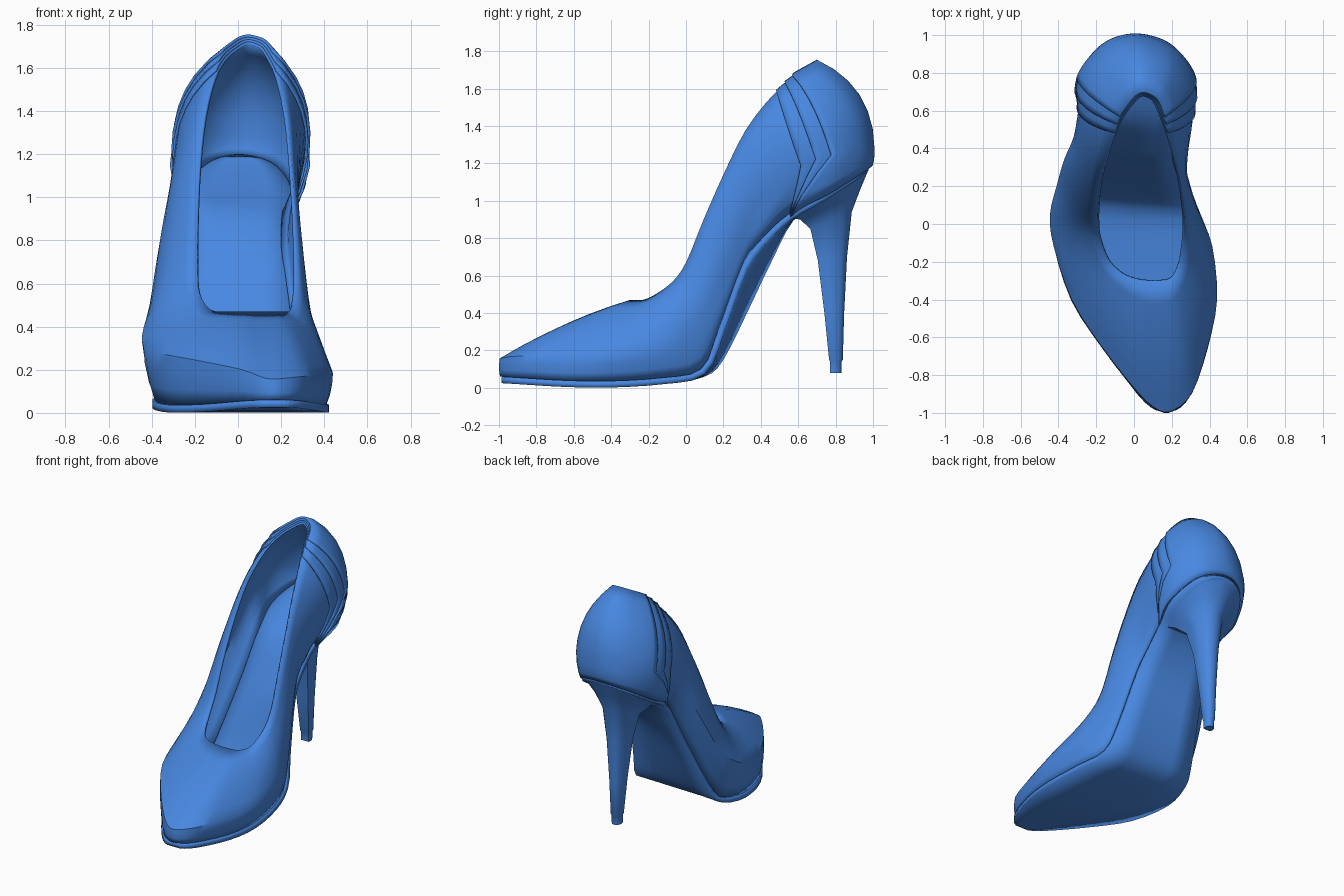
import bpy
from mathutils import Vector
from math import floor

if "Cube" in bpy.data.objects:
    bpy.data.objects.remove(bpy.data.objects["Cube"])

blue = bpy.data.materials.new("blue_leather")
blue.use_nodes = True
colour = (0.065, 0.245, 0.75, 1)
blue.diffuse_color = colour
blue.node_tree.nodes["Principled BSDF"].inputs["Base Color"].default_value = colour

# Guide lines from toe to heel: y, z outer, z inner, x outer, x inner
SOLE = [
    (-.985, .06, .06, .13, .21), (-.9, .055, .055, .03, .29), (-.65, .04, .04, -.15, .38),
    (-.4, .037, .037, -.31, .41), (-.12, .055, .055, -.385, .38), (.08, .09, .1, -.36, .32),
    (.17, .17, .3, -.33, .27), (.3, .43, .65, -.28, .22), (.42, .68, .81, -.24, .21),
    (.55, .92, .93, -.22, .22), (.72, 1.03, 1.03, -.25, .26), (.89, 1.14, 1.14, -.17, .19),
    (.955, 1.19, 1.19, -.06, .07)]
BELLY = [
    (-.985, .16, .16, .13, .21), (-.89, .2, .17, .02, .31), (-.65, .24, .17, -.17, .39),
    (-.4, .27, .18, -.33, .44), (-.12, .3, .22, -.425, .415), (.05, .36, .29, -.445, .35),
    (.2, .5, .5, -.41, .29), (.34, .75, .82, -.37, .25), (.46, .98, 1.0, -.32, .27),
    (.6, 1.18, 1.18, -.295, .31), (.78, 1.25, 1.25, -.265, .29), (.91, 1.28, 1.28, -.16, .19),
    (.965, 1.28, 1.28, -.05, .07)]
RIM = [
    (-.3, .47, .47, .07, .14), (-.295, .47, .47, .03, .18), (-.27, .47, .47, -.05, .215),
    (-.2, .48, .48, -.13, .245), (-.08, .56, .56, -.18, .265), (0, .67, .67, -.19, .27),
    (.09, .89, .89, -.19, .265), (.2, 1.14, 1.14, -.18, .25), (.32, 1.38, 1.38, -.155, .225),
    (.46, 1.56, 1.56, -.11, .185), (.57, 1.65, 1.65, -.06, .145), (.65, 1.7, 1.7, 0, .11),
    (.68, 1.72, 1.72, .035, .065)]


def closed_loop(rows):
    inner = [Vector((r[4], r[0], r[2])) for r in rows]
    outer = [Vector((r[3], r[0], r[1])) for r in rows]
    return inner + outer[::-1]


sole_loop, belly_loop, rim_loop = map(closed_loop, (SOLE, BELLY, RIM))
COUNT = len(sole_loop)
HEEL = COUNT / 2 - .5


def along(loop, t):
    """Smooth point on a closed loop."""
    i = floor(t)
    f = t - i
    a, b, c, d = (loop[(i + j) % COUNT] for j in (-1, 0, 1, 2))
    return b + .5 * f * (c - a + f * (2 * a - 5 * b + 4 * c - d + f * (3 * (b - c) + d - a)))


def surface(t, v):
    """Upper at t around the shoe and v from sole to rim."""
    low, mid, top = (along(loop, t) for loop in (sole_loop, belly_loop, rim_loop))
    back = max(0, 1 - abs(t - HEEL) / (HEEL + .5))
    if v < .4:
        s, start, end, puff = v / .4, low, mid, .05
    else:
        s, start, end, puff = (v - .4) / .6, mid, top, .03 + .13 * back ** 1.5
    tangent = along(belly_loop, t + .2) - along(belly_loop, t - .2)
    normal = tangent.cross(end - start).normalized()
    return start.lerp(end, s) + normal * puff * (end - start).length * 4 * s * (1 - s)


def surface_normal(t, v):
    around = surface(t + .1, v) - surface(t - .1, v)
    rise = surface(t, min(v + .05, 1)) - surface(t, max(v - .05, 0))
    return around.cross(rise).normalized()


def make_part(name, verts, faces, thickness=0):
    mesh = bpy.data.meshes.new(name)
    mesh.from_pydata(verts, [], faces)
    mesh.materials.append(blue)
    part = bpy.data.objects.new(name, mesh)
    bpy.context.collection.objects.link(part)
    if thickness:
        shell = part.modifiers.new("thickness", "SOLIDIFY")
        shell.thickness = thickness
        shell.offset = -1
    bpy.ops.object.select_all(action="DESELECT")
    part.select_set(True)
    bpy.context.view_layer.objects.active = part
    bpy.ops.object.shade_smooth_by_angle(angle=.65)


def grid_faces(columns, rows, closed=False):
    """Quads for vertices stored column by column."""
    faces = []
    for c in range(columns if closed else columns - 1):
        n = (c + 1) % columns
        for r in range(rows - 1):
            faces.append((c * rows + r, n * rows + r, n * rows + r + 1, c * rows + r + 1))
    return faces


LEVELS = [0, .13, .27, .4, .5, .6, .7, .8, .9, 1]

# Main upper
steps = COUNT * 3
verts = [surface(i / 3, v) for i in range(steps) for v in LEVELS]
make_part("upper", verts, grid_faces(steps, len(LEVELS), True), .015)

# Overlapping pleats and the heel counter, each layer outside the last
columns = 34
for layer, name in enumerate(("front_pleat", "rear_pleat", "heel_counter")):
    verts = []
    for c in range(columns):
        for v in LEVELS:
            spread = min(1, v / .4)
            start = 9 + spread * (.08 + .42 * layer) + .2 * max(0, v - .4)
            t = start + (2 * HEEL - 2 * start) * c / (columns - 1)
            verts.append(surface(t, v) + surface_normal(t, v) * .012 * (layer + 1))
    make_part(name, verts, grid_faces(columns, len(LEVELS)), .014)

# Sole plate, also the insole, with a slight welt around the edge
half = (len(SOLE) - 1) * 3
verts = []
for i in range(half + 1):
    inner = along(sole_loop, i / 3)
    outer = along(sole_loop, COUNT - 1 - i / 3)
    side = (inner - outer).normalized() * .012
    verts += [(outer - side).lerp(inner + side, s / 4) for s in range(5)]
faces = [f[::-1] for f in grid_faces(half + 1, 5)]
make_part("sole", verts, faces, .035)

# Stiletto heel: seat outline drawn down to a small tip
seat = [along(sole_loop, 9 + i / 3) for i in range(int((2 * HEEL - 18) * 3) + 1)]
front, rear, wide = .55, .96, .26
# z front, z rear, y front, y rear, half width
RINGS = [(.91, 1.18, .55, .98, .262), (.9, 1.06, .61, .93, .17), (.85, .94, .665, .885, .11),
         (.68, .7, .705, .86, .078), (.4, .4, .74, .845, .055), (.15, .15, .765, .838, .04),
         (.14, .14, .77, .832, .036), (.08, .08, .77, .83, .034)]
verts = []
for p in seat:
    depth = (p.y - front) / (rear - front)
    for zf, zr, yf, yr, w in RINGS:
        verts.append((p.x / wide * w, yf + depth * (yr - yf), zf + depth * (zr - zf)))
rows = len(RINGS)
faces = [f[::-1] for f in grid_faces(len(seat), rows, True)]
faces.append([i * rows + rows - 1 for i in reversed(range(len(seat)))])
make_part("stiletto_heel", verts, faces)
